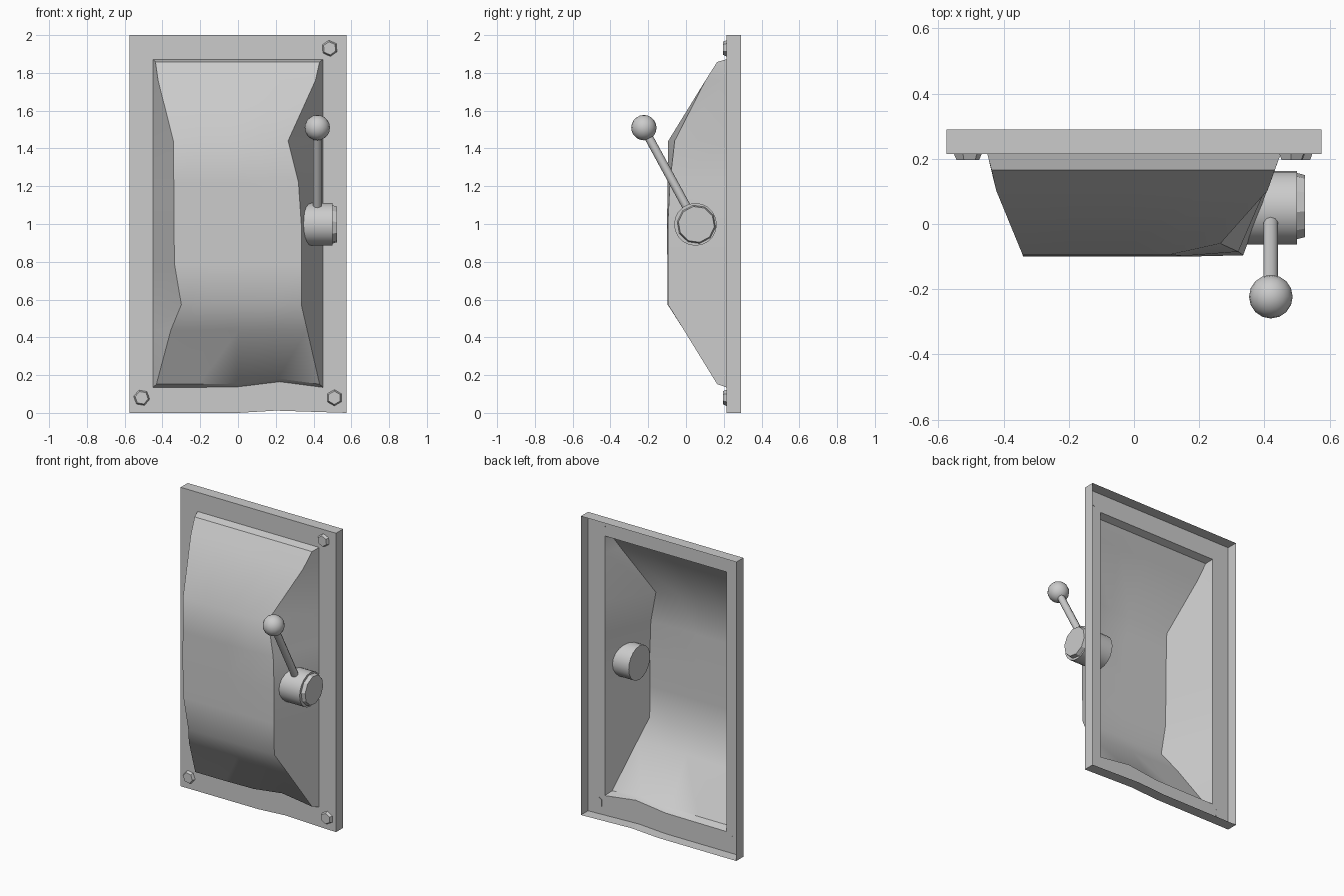
import bpy, bmesh
from math import radians, pi
from mathutils import Vector, Matrix

if "Cube" in bpy.data.objects:
    bpy.data.objects.remove(bpy.data.objects["Cube"])

def finish(name, bm, angle=None):
    bmesh.ops.remove_doubles(bm, verts=bm.verts, dist=1e-4)
    bmesh.ops.recalc_face_normals(bm, faces=bm.faces)
    me = bpy.data.meshes.new(name)
    bm.to_mesh(me)
    bm.free()
    ob = bpy.data.objects.new(name, me)
    bpy.context.collection.objects.link(ob)
    if angle:
        bpy.ops.object.select_all(action='DESELECT')
        ob.select_set(True)
        bpy.context.view_layer.objects.active = ob
        bpy.ops.object.shade_smooth_by_angle(angle=radians(angle))
    return ob

def rod(name, a, b, r1, r2, sides, spin=0, angle=None):
    a, b = Vector(a), Vector(b)
    d = b - a
    bm = bmesh.new()
    bmesh.ops.create_cone(bm, cap_ends=True, segments=sides, radius1=r1, radius2=r2, depth=d.length)
    m = Matrix.Translation((a + b) / 2) @ d.to_track_quat('Z', 'Y').to_matrix().to_4x4()
    bm.transform(m @ Matrix.Rotation(radians(spin), 4, 'Z'))
    return finish(name, bm, angle)

FRONT, BACK = 0.215, 0.29

# Frame: front ring plus outer rim, open at the back, with a bent lower edge
outer = [(-.575, 0), (0, 0), (.2, .012), (.575, 0), (.575, 2), (-.575, 2)]
inner = [(-.45, .135), (0, .138), (.22, .165), (.45, .135), (.45, 1.872), (-.45, 1.872)]
bm = bmesh.new()
loops = [[bm.verts.new((x, y, z)) for x, z in pts]
         for pts, y in ((inner, FRONT), (outer, FRONT), (outer, BACK))]
for la, lb in zip(loops, loops[1:]):
    for i in range(6):
        j = (i + 1) % 6
        bm.faces.new((la[i], la[j], lb[j], lb[i]))
finish("frame", bm)

# Dented bulging panel: rows of (z, y, left x, right x, y at right edge)
rows = [(.135, .215, -.45, .45, .215), (.152, .165, -.432, .432, .165),
        (.44, -.012, -.355, .366, -.012), (.573, -.097, -.30, .335, -.095),
        (.78, -.099, -.335, .335, -.096), (1.0, -.1, -.34, .335, -.096),
        (1.22, -.098, -.34, .32, -.085), (1.44, -.094, -.342, .265, -.06),
        (1.76, .103, -.423, .41, .103), (1.858, .165, -.437, .432, .165),
        (1.872, .215, -.45, .45, .215)]
bm = bmesh.new()
grid = []
for k, (z, y, xl, xr, yr) in enumerate(rows):
    line = [bm.verts.new((-.45, FRONT, z))]
    for c in range(5):
        t = (0, .26, .5, .745, 1)[c]
        lift = {2: .003, 3: .03}.get(c, 0) if k < 2 else 0
        line.append(bm.verts.new((xl + (xr - xl) * t, yr if c == 4 else y, z + lift)))
    line.append(bm.verts.new((.45, FRONT, z)))
    grid.append(line)
for ra, rb in zip(grid, grid[1:]):
    for i in range(6):
        bm.faces.new((ra[i], ra[i + 1], rb[i + 1], rb[i]))
bmesh.ops.dissolve_degenerate(bm, edges=bm.edges, dist=1e-4)
finish("panel", bm, 38)

# Bolts, one corner missing
for n, (x, z, spin) in enumerate([(.485, 1.93, 5), (-.51, .08, 20), (.51, .08, 0)]):
    rod(f"bolt_{n + 1}", (x, .217, z), (x, .196, z), .044, .035, 6, spin)

# Lever hub and end cap
rod("lever_hub", (.31, .05, .998), (.5, .05, .998), .113, .113, 20, 0, 40)
rod("hub_cap", (.495, .055, .998), (.525, .055, .998), .104, .096, 10, 10)

# Lever arm and knob
rod("lever_arm", (.42, .05, 1.005), (.42, -.225, 1.51), .023, .023, 10, 0, 40)
bm = bmesh.new()
bmesh.ops.create_uvsphere(bm, u_segments=16, v_segments=10, radius=.067)
bm.transform(Matrix.Translation((.42, -.223, 1.51)))
finish("lever_knob", bm, 60)
